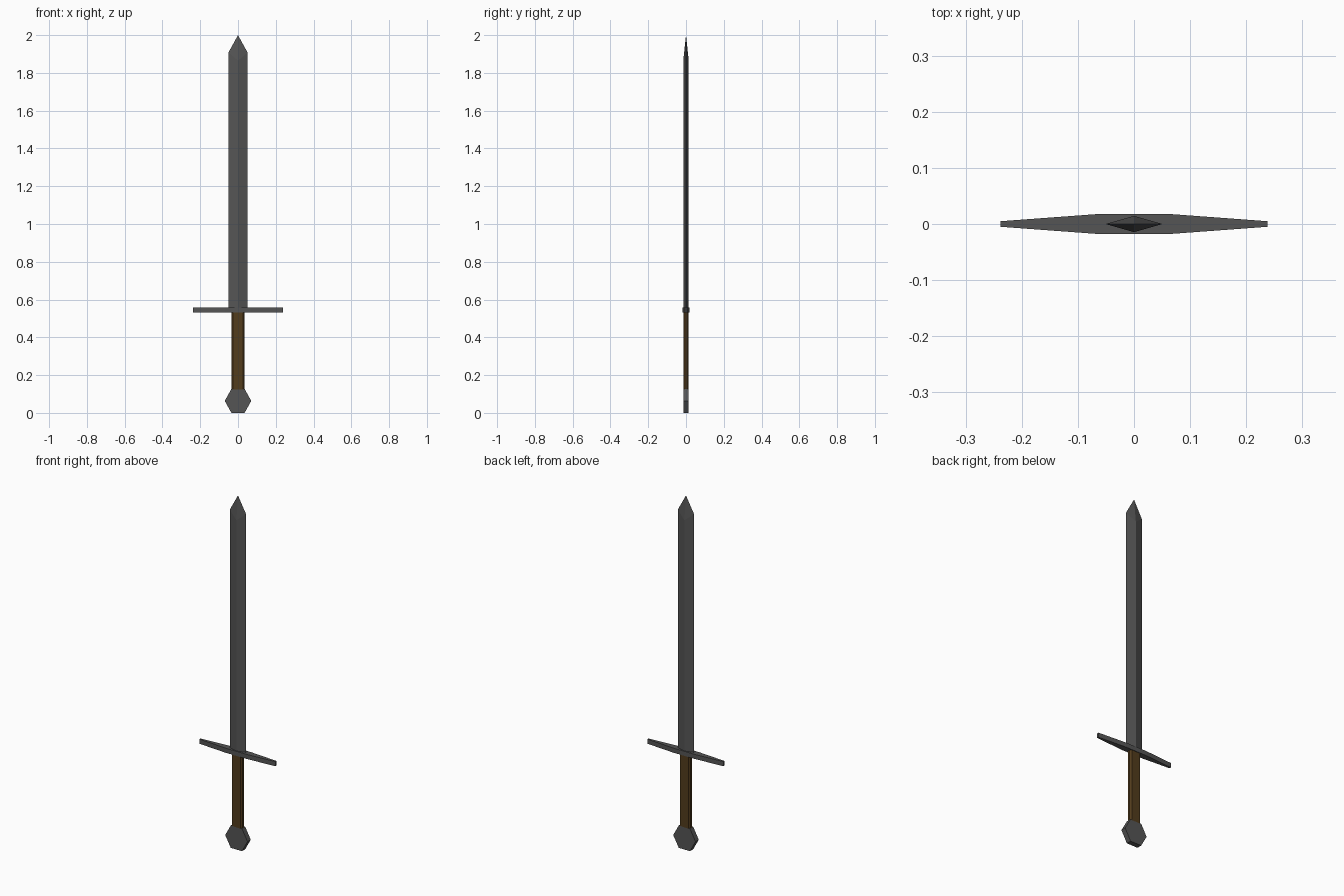
import bpy, bmesh, math

if "Cube" in bpy.data.objects:
    bpy.data.objects.remove(bpy.data.objects["Cube"])

def material(name, rgb):
    m = bpy.data.materials.new(name)
    m.diffuse_color = (*rgb, 1)
    m.use_nodes = True
    m.node_tree.nodes["Principled BSDF"].inputs["Base Color"].default_value = m.diffuse_color
    return m

steel = material("dark steel", (0.09, 0.09, 0.09))
leather = material("brown leather", (0.085, 0.045, 0.012))

def finish(bm, name, mat):
    bmesh.ops.recalc_face_normals(bm, faces=bm.faces)
    me = bpy.data.meshes.new(name)
    bm.to_mesh(me)
    bm.free()
    me.materials.append(mat)
    ob = bpy.data.objects.new(name, me)
    bpy.context.collection.objects.link(ob)
    return ob

def prism(name, outline, direction, mat):
    """Extrude a closed 3D outline along a direction."""
    bm = bmesh.new()
    face = bm.faces.new([bm.verts.new(p) for p in outline])
    out = bmesh.ops.extrude_face_region(bm, geom=[face])
    verts = [g for g in out["geom"] if isinstance(g, bmesh.types.BMVert)]
    bmesh.ops.translate(bm, verts=verts, vec=direction)
    return finish(bm, name, mat)

# Blade: diamond section, ridge ending lower than the edges, pointed tip
W, T = 0.051, 0.0145
bm = bmesh.new()
low = [bm.verts.new(p) for p in [(W, 0, .55), (0, T, .55), (-W, 0, .55), (0, -T, .55)]]
high = [bm.verts.new(p) for p in [(W, 0, 1.907), (0, T, 1.865), (-W, 0, 1.907), (0, -T, 1.865)]]
tip = bm.verts.new((0, 0, 2))
bm.faces.new(low)
for i in range(4):
    j = (i + 1) % 4
    bm.faces.new((low[i], low[j], high[j], high[i]))
    bm.faces.new((high[i], high[j], tip))
finish(bm, "blade", steel)

# Crossguard: tapered towards both ends
right = [(.068, -.0175), (.2375, -.005), (.2375, .005), (.068, .0175)]
outline = right + [(-x, -y) for x, y in right]
prism("crossguard", [(x, y, .532) for x, y in outline], (0, 0, .026), steel)

# Grip: flat bar with chamfered corners
gx, gy, c = .034, .0145, .008
corner = [(gx, -gy + c), (gx, gy - c), (gx - c, gy), (-gx + c, gy)]
outline = corner + [(-x, -y) for x, y in corner]
prism("grip", [(x, y, .125) for x, y in outline], (0, 0, .41), leather)

# Pommel: flat hexagon
hexagon = [(.07 * math.cos(a), -.0145, .0635 + .0733 * math.sin(a))
           for a in (math.pi / 3 * k for k in range(6))]
prism("pommel", hexagon, (0, .029, 0), steel)
